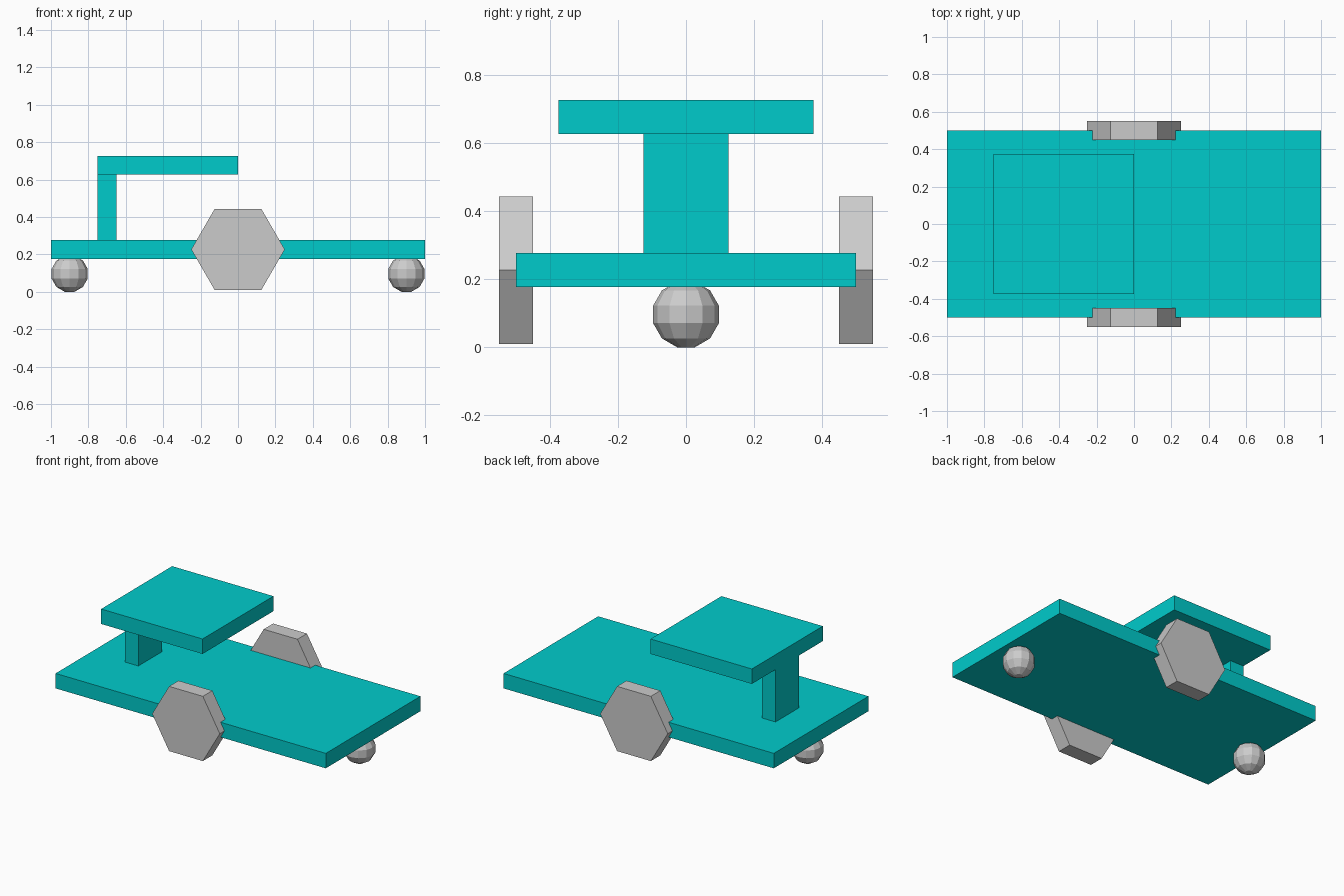
import bpy, bmesh
from math import sin, cos, pi, radians

if "Cube" in bpy.data.objects:
    bpy.data.objects.remove(bpy.data.objects["Cube"])

Z = 0.2266          # height of the deck centre and wheel axle

teal = bpy.data.materials.new("teal")
teal.diffuse_color = (0.0, 0.6, 0.6, 1)
teal.use_nodes = True
teal.node_tree.nodes["Principled BSDF"].inputs["Base Color"].default_value = teal.diffuse_color


def make_object(name, bm, location, material=None):
    bmesh.ops.recalc_face_normals(bm, faces=bm.faces)
    mesh = bpy.data.meshes.new(name)
    bm.to_mesh(mesh)
    bm.free()
    if material:
        mesh.materials.append(material)
    ob = bpy.data.objects.new(name, mesh)
    ob.location = location
    bpy.context.collection.objects.link(ob)
    return ob


def box(name, x, y, z):
    bm = bmesh.new()
    bmesh.ops.create_cube(bm, size=1)
    bmesh.ops.scale(bm, verts=bm.verts, vec=(x[1] - x[0], y[1] - y[0], z[1] - z[0]))
    return make_object(name, bm, [sum(r) / 2 for r in (x, y, z)], teal)


def wheel(name, y):
    # hexagonal disc with corners pointing along x
    bm = bmesh.new()
    ring = [bm.verts.new((0.25 * cos(i * pi / 3), -0.05, 0.25 * sin(i * pi / 3)))
            for i in range(6)]
    face = bm.faces.new(ring)
    ext = bmesh.ops.extrude_face_region(bm, geom=[face], use_keep_orig=True)
    top = [v for v in ext["geom"] if isinstance(v, bmesh.types.BMVert)]
    bmesh.ops.translate(bm, verts=top, vec=(0, 0.1, 0))
    return make_object(name, bm, (0, y, Z))


def caster(name, x, r=0.1, sides=12):
    # faceted ball with flat caps at the poles
    bm = bmesh.new()
    rings = []
    for lat in (-75, -45, -15, 15, 45, 75):
        a = radians(lat)
        rings.append([bm.verts.new((r * cos(a) * cos(2 * pi * i / sides),
                                    r * cos(a) * sin(2 * pi * i / sides),
                                    r * sin(a))) for i in range(sides)])
    for lo, hi in zip(rings, rings[1:]):
        for i in range(sides):
            j = (i + 1) % sides
            bm.faces.new((lo[i], lo[j], hi[j], hi[i]))
    bm.faces.new(rings[0])
    bm.faces.new(rings[-1])
    return make_object(name, bm, (x, 0, r * sin(radians(75))))


# deck, post and upper platform
box("deck", (-1, 1), (-0.5, 0.5), (Z - 0.05, Z + 0.05))
box("post", (-0.75, -0.65), (-0.125, 0.125), (Z + 0.05, Z + 0.4))
box("platform", (-0.75, 0), (-0.375, 0.375), (Z + 0.4, Z + 0.5))

# side wheels and end casters
for label, s in (("front", -1), ("back", 1)):
    wheel(label + "_wheel", s * 0.5)
for label, s in (("left", -1), ("right", 1)):
    caster(label + "_caster", s * 0.9)
